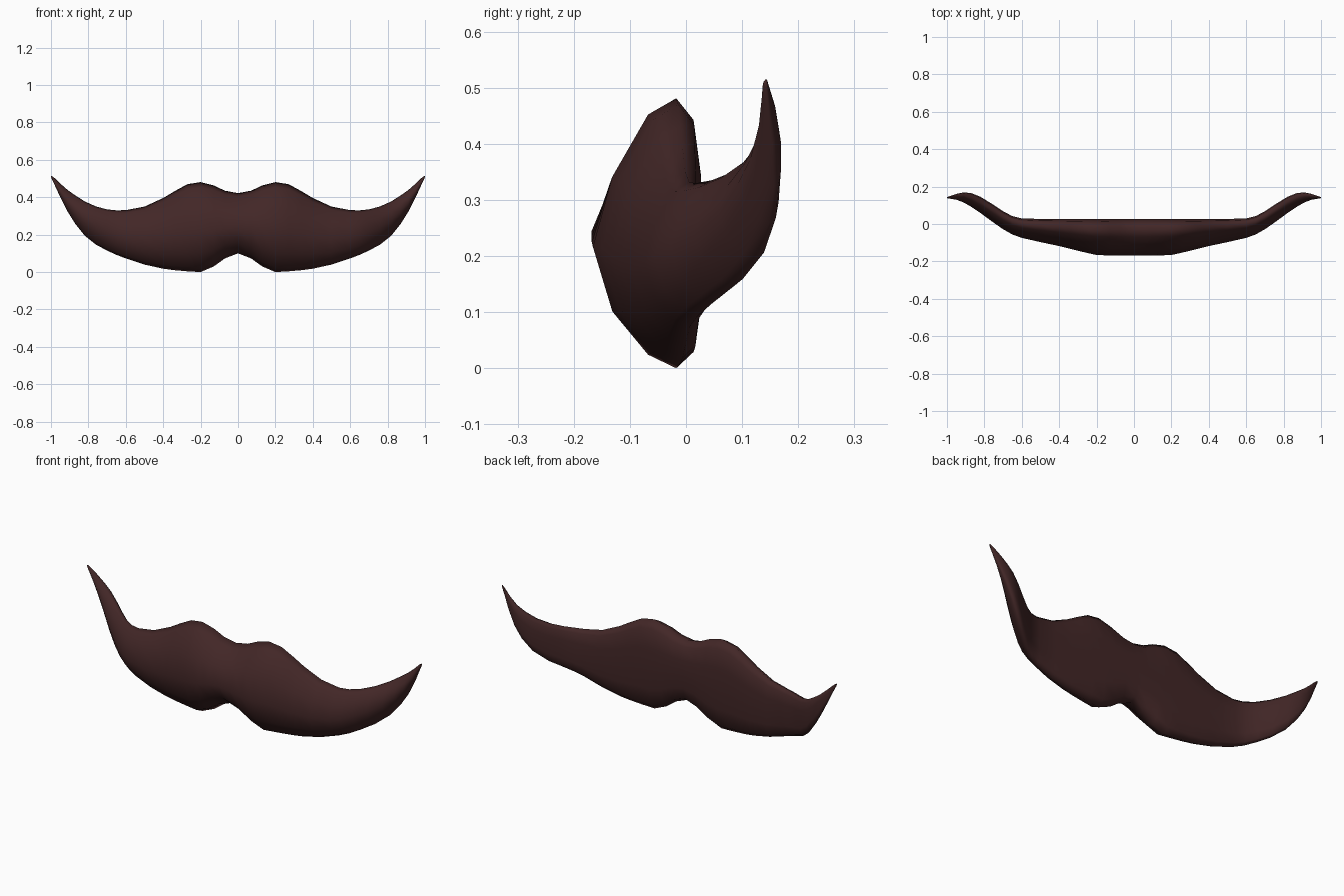
import bpy, bmesh

# Stations along one half: x, top z, bottom z, front y, back y
stations = [
    (0.00, .422, .100, -.168, .027), (0.07, .435, .073, -.168, .027),
    (0.13, .463, .030, -.168, .027), (0.20, .481, .000, -.166, .027),
    (0.27, .470, .004, -.150, .027), (0.34, .432, .010, -.133, .027),
    (0.40, .396, .018, -.118, .027), (0.50, .350, .040, -.097, .027),
    (0.60, .331, .073, -.074, .030), (0.65, .330, .092, -.056, .042),
    (0.70, .335, .115, -.028, .068), (0.76, .351, .147, .014, .108),
    (0.82, .378, .195, .058, .145), (0.87, .410, .258, .092, .165),
    (0.91, .438, .322, .115, .169), (0.95, .473, .400, .130, .161),
    (0.98, .502, .465, .135, .150), (0.997, .515, .500, .137, .145),
]
# Cross-section: (depth from back to front, height), both 0..1
section = [(.23, 1), (.49, .94), (.82, .71), (1, .45), (.82, .21), (.49, .05),
           (.23, 0), (.07, .06), (0, .25), (0, .5), (0, .71), (.07, .92)]

brown = bpy.data.materials.new("dark brown")
brown.diffuse_color = (0.055, 0.020, 0.020, 1)

# Loft both halves as one continuous skin
bm = bmesh.new()
full = [(-s[0],) + s[1:] for s in reversed(stations[1:])] + stations
rings = []
for x, top, bot, front, back in full:
    rings.append([bm.verts.new((x, back + d * (front - back), bot + h * (top - bot)))
                  for d, h in section])
n = len(section)
for a, b in zip(rings, rings[1:]):
    for i in range(n):
        j = (i + 1) % n
        bm.faces.new((a[i], a[j], b[j], b[i]))

# Rounded tips
for ring, side in ((rings[0], -1), (rings[-1], 1)):
    tip = bm.verts.new((side, .141, .513))
    for i in range(n):
        bm.faces.new((ring[i], ring[(i + 1) % n], tip))

bmesh.ops.recalc_face_normals(bm, faces=bm.faces)
for f in bm.faces:
    f.smooth = True
mesh = bpy.data.meshes.new("moustache")
bm.to_mesh(mesh)
bm.free()
mesh.materials.append(brown)
bpy.context.collection.objects.link(bpy.data.objects.new("moustache", mesh))
